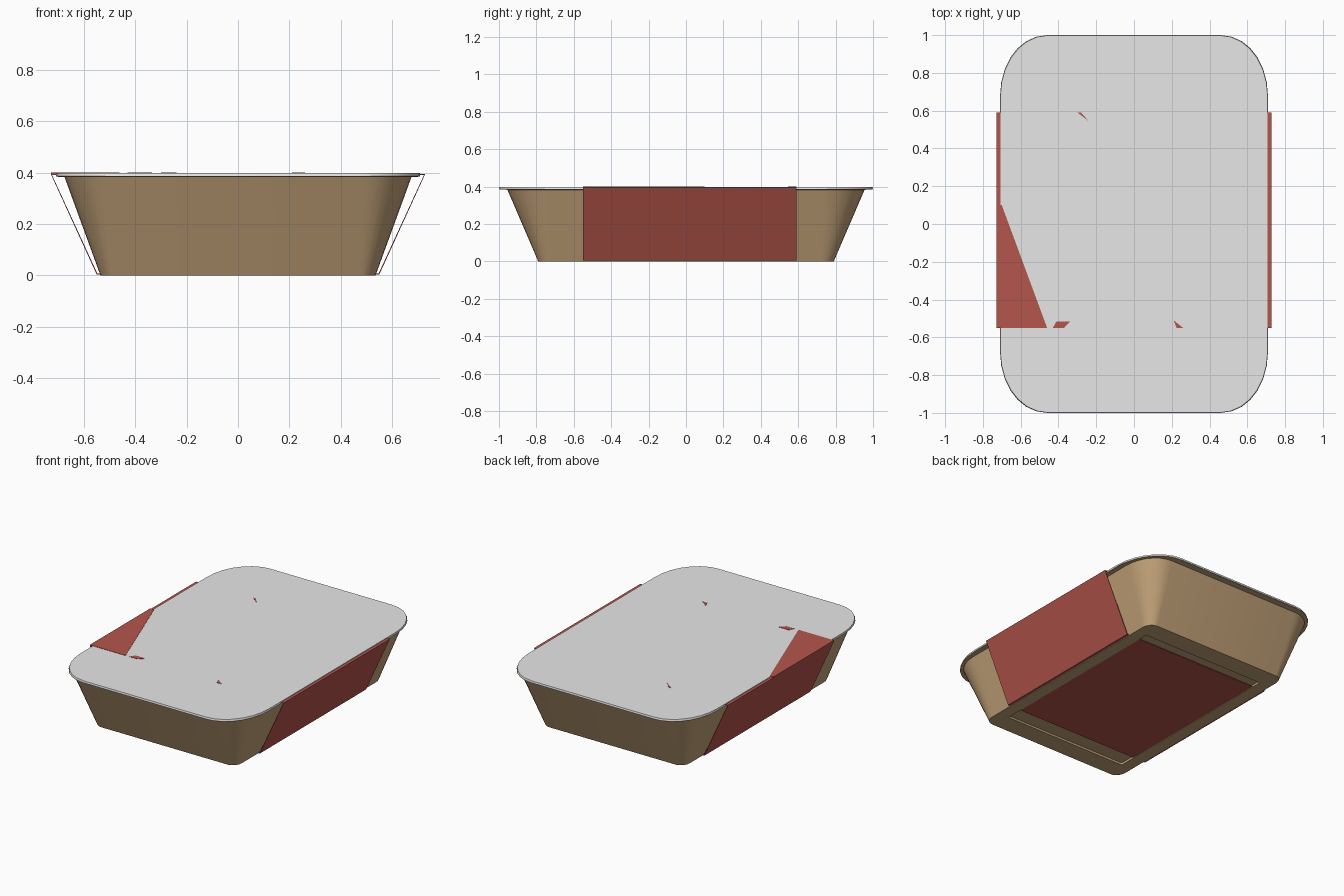
import bpy, bmesh
from math import sin, cos, pi, radians

cube = bpy.data.objects.get("Cube")
if cube:
    bpy.data.objects.remove(cube)


def material(name, rgb):
    m = bpy.data.materials.new(name)
    m.use_nodes = True
    m.diffuse_color = (*rgb, 1)
    m.node_tree.nodes["Principled BSDF"].inputs["Base Color"].default_value = (*rgb, 1)
    return m


card = material("tan card", (0.54, 0.36, 0.19))
red = material("brick red", (0.46, 0.093, 0.072))
film = material("pale grey film", (0.80, 0.80, 0.80))


def finish(name, bm, mat, smooth=False):
    me = bpy.data.meshes.new(name)
    bm.to_mesh(me)
    bm.free()
    ob = bpy.data.objects.new(name, me)
    bpy.context.collection.objects.link(ob)
    me.materials.append(mat)
    if smooth:
        bpy.ops.object.select_all(action='DESELECT')
        ob.select_set(True)
        bpy.context.view_layer.objects.active = ob
        bpy.ops.object.shade_smooth_by_angle(angle=radians(25))
    return ob


def add_thickness(ob, thickness):
    """Thicken a shell towards its inside."""
    solid = ob.modifiers.new("thickness", 'SOLIDIFY')
    solid.thickness = thickness
    solid.offset = -1


def rounded_ring(hx, hy, rx, ry, z, steps=7):
    """Rounded rectangle with elliptical corners, counter-clockwise."""
    pts = []
    for q, (sx, sy) in enumerate([(1, 1), (-1, 1), (-1, -1), (1, -1)]):
        for i in range(steps + 1):
            a = (q + i / steps) * pi / 2
            pts.append((sx * (hx - rx) + rx * cos(a), sy * (hy - ry) + ry * sin(a), z))
    return pts


def loft(name, rings, mat, cap_end):
    bm = bmesh.new()
    rows = [[bm.verts.new(p) for p in rounded_ring(*r)] for r in rings]
    for lo, hi in zip(rows, rows[1:]):
        for i in range(len(lo)):
            j = (i + 1) % len(lo)
            bm.faces.new((lo[i], lo[j], hi[j], hi[i]))
    bm.faces.new(rows[0][::-1])
    if cap_end:
        bm.faces.new(rows[-1])
    return finish(name, bm, mat, smooth=True)


# Tray: recessed base, flat foot, flared walls and a thin outward lip
loft("tray", [
    (0.455, 0.66, 0.01, 0.01, 0.014),
    (0.455, 0.66, 0.01, 0.01, 0.0),
    (0.535, 0.79, 0.06, 0.07, 0.0),
    (0.675, 0.955, 0.18, 0.22, 0.383),
    (0.707, 0.998, 0.24, 0.31, 0.384),
    (0.707, 0.998, 0.24, 0.31, 0.389),
], card, False)

# Sealing film over the tray
loft("lid_film", [
    (0.709, 1.0, 0.25, 0.32, 0.386),
    (0.707, 0.998, 0.25, 0.32, 0.398),
], film, True)

# Sleeve: flared band wrapped around the tray, its base lying above the foot
front_y, back_y = -0.55, 0.59
profile = [(-0.55, 0.004), (0.55, 0.004), (0.728, 0.394), (-0.728, 0.394)]
bm = bmesh.new()
front = [bm.verts.new((x, front_y, z)) for x, z in profile]
back = [bm.verts.new((x, back_y, z)) for x, z in profile]
for i in range(4):
    j = (i + 1) % 4
    bm.faces.new((front[j], front[i], back[i], back[j]))
add_thickness(finish("sleeve", bm, red), 0.005)

# Places where the sleeve shows through the film
patches = {
    "sleeve_corner_patch": [(-0.728, front_y), (-0.46, front_y), (-0.70, 0.1), (-0.728, 0.1)],
    "sleeve_front_patch": [(-0.43, front_y), (-0.37, front_y), (-0.335, -0.515), (-0.41, -0.515)],
    "sleeve_side_patch": [(0.225, front_y), (0.26, front_y), (0.21, -0.51)],
    "sleeve_back_patch": [(-0.30, back_y), (-0.24, 0.545), (-0.28, back_y)],
}
for name, outline in patches.items():
    bm = bmesh.new()
    bm.faces.new([bm.verts.new((x, y, 0.4)) for x, y in outline])
    add_thickness(finish(name, bm, red), 0.006)
